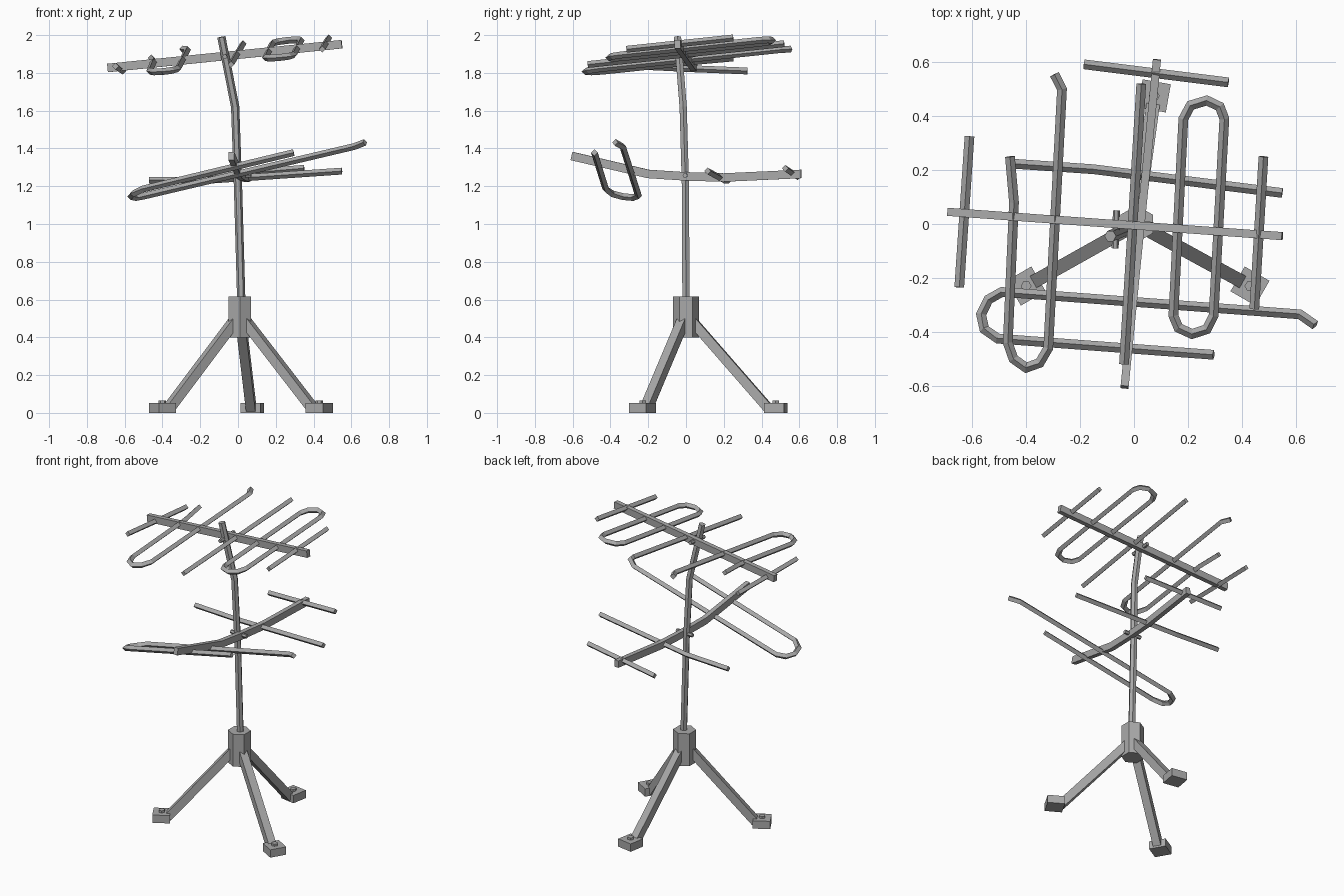
import bpy, bmesh, math
from mathutils import Vector, Matrix

cube = bpy.data.objects.get("Cube")
if cube:
    bpy.data.objects.remove(cube, do_unlink=True)

grey = bpy.data.materials.new("weathered_grey_metal")
grey.use_nodes = True
COLOR = (0.4, 0.4, 0.4, 1)
grey.diffuse_color = COLOR
grey.node_tree.nodes["Principled BSDF"].inputs["Base Color"].default_value = COLOR


def finish(name, bm):
    bmesh.ops.recalc_face_normals(bm, faces=bm.faces)
    mesh = bpy.data.meshes.new(name)
    bm.to_mesh(mesh)
    bm.free()
    mesh.materials.append(grey)
    obj = bpy.data.objects.new(name, mesh)
    bpy.context.collection.objects.link(obj)
    return obj


def ngon(sides, radius, turn=0.0):
    return [(radius * math.cos(turn + math.tau * i / sides),
             radius * math.sin(turn + math.tau * i / sides)) for i in range(sides)]


def rect(w, h):
    return [(-w / 2, -h / 2), (w / 2, -h / 2), (w / 2, h / 2), (-w / 2, h / 2)]


def sweep(name, points, section, closed=False, up=(0, 0, 1)):
    """Sweep a flat-sided section along a path with mitred corners."""
    bm = bmesh.new()
    pts = [Vector(p) for p in points]
    n, up, rings = len(pts), Vector(up), []
    for i, p in enumerate(pts):
        before = p - pts[i - 1] if closed or i else pts[1] - p
        after = pts[(i + 1) % n] - p if closed or i < n - 1 else before
        before, after = before.normalized(), after.normalized()
        t = (before + after).normalized()
        side = t.cross(up).normalized()
        top = side.cross(t)
        mitre = 1 / max(t.dot(after), 0.5)
        rings.append([bm.verts.new(p + side * a * mitre + top * b) for a, b in section])
    for i in range(n if closed else n - 1):
        r, q = rings[i], rings[(i + 1) % n]
        for j in range(len(r)):
            k = (j + 1) % len(r)
            bm.faces.new((r[j], r[k], q[k], q[j]))
    if not closed:
        bm.faces.new(rings[0])
        bm.faces.new(rings[-1])
    return finish(name, bm)


def prism(name, center, radius, depth, turn=0.0):
    x, y, z = center
    return sweep(name, [(x, y, z), (x, y, z + depth)], ngon(6, radius, turn), up=(0, 1, 0))


ROD = ngon(4, 0.018)
BOOM = rect(0.03, 0.045)

# Hub and bent mast
HUB = Vector((0.01, 0, 0))
prism("hub", (0.01, 0, 0.4), 0.069, 0.215, math.pi / 2)
sweep("mast", [(0.02, 0, 0.5), (0, -0.003, 1.2), (-0.015, -0.015, 1.62), (-0.088, -0.045, 1.99)],
      ngon(6, 0.022), up=(0, 1, 0))

# Three legs with bolted feet
for label, x, y, turn in (("right", -0.40, -0.23, 30), ("left", 0.43, -0.23, -30), ("back", 0.075, 0.475, -10)):
    foot = Vector((x, y, 0))
    out = (foot - HUB).normalized()
    start = HUB + out * 0.03 + Vector((0, 0, 0.49))
    sweep(label + "_leg", [start, foot - out * 0.04 + Vector((0, 0, 0.025))], rect(0.05, 0.05))
    bm = bmesh.new()
    bmesh.ops.create_cube(bm, size=1, matrix=Matrix.Translation((x, y, 0.026))
                          @ Matrix.Rotation(math.radians(turn), 4, 'Z')
                          @ Matrix.Diagonal((0.106, 0.106, 0.052, 1)))
    finish(label + "_foot", bm)
    prism(label + "_foot_bolt", (x, y, 0.04), 0.02, 0.026)


# Upper antenna: elements lie on one tilted plane
def tilted(points):
    return [(x, y, 1.9 + 0.1 * x + 0.1 * y) for x, y in points]


sweep("upper_boom", [(-0.69, 0.045, 1.826), (0.55, -0.045, 1.952)], BOOM)
sweep("upper_hairpin", tilted([
    (-0.46, 0.25), (-0.445, 0.08), (-0.468, -0.44), (-0.447, -0.5), (-0.40, -0.533),
    (-0.35, -0.515), (-0.318, -0.46), (-0.267, 0.5), (-0.295, 0.555)]), ROD)
sweep("upper_closed_loop", tilted([
    (0.183, 0.39), (0.146, -0.34), (0.165, -0.385), (0.215, -0.408), (0.27, -0.39), (0.295, -0.34),
    (0.335, 0.39), (0.318, 0.435), (0.27, 0.458), (0.21, 0.44)]), ROD, closed=True)
sweep("upper_middle_rod", tilted([(-0.037, -0.52), (0.027, 0.52)]), ROD)
sweep("upper_left_rod", [(0.446, -0.315, 1.925), (0.48, 0.25, 1.985)], ROD)
sweep("upper_right_rod", [(-0.648, -0.235, 1.835), (-0.63, 0.03, 1.822), (-0.61, 0.325, 1.81)], ROD)
sweep("upper_clamp_bolt", [(-0.07, -0.09, 1.885), (-0.065, 0.05, 1.895)], ngon(6, 0.013))

# Lower antenna: bent boom, two rods and a tilted hairpin
sweep("lower_boom", [(-0.035, -0.605, 1.36), (0.005, -0.2, 1.265), (0.025, 0, 1.252),
                     (0.045, 0.2, 1.246), (0.085, 0.61, 1.265)], BOOM)
sweep("lower_back_rod", [(-0.185, 0.592, 1.25), (0.35, 0.525, 1.295)], ROD)
sweep("lower_bent_rod", [(-0.47, 0.225, 1.232), (-0.15, 0.203, 1.232), (0.55, 0.115, 1.28)], ROD)
sweep("lower_hairpin", [
    (0.672, -0.375, 1.432), (0.615, -0.335, 1.41), (-0.49, -0.252, 1.15), (-0.54, -0.28, 1.14),
    (-0.567, -0.335, 1.145), (-0.555, -0.39, 1.16), (-0.505, -0.425, 1.185), (0.295, -0.485, 1.378)],
    ROD)
sweep("lower_clamp_bolt", [(-0.05, 0, 1.257), (0.07, -0.005, 1.257)], ngon(6, 0.013))
